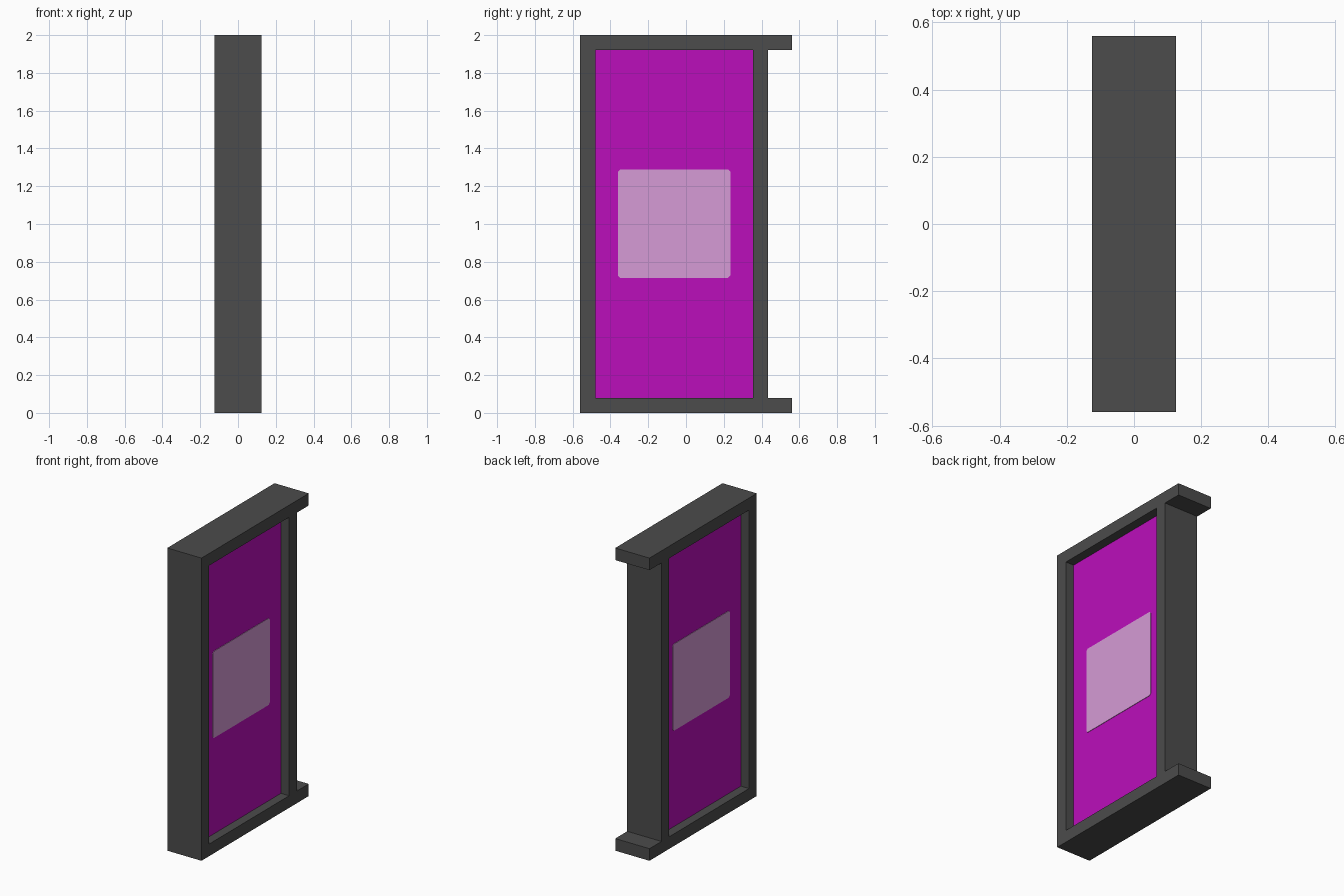
import bpy, bmesh

if "Cube" in bpy.data.objects:
    bpy.data.objects.remove(bpy.data.objects["Cube"])


def material(name, color):
    m = bpy.data.materials.new(name)
    m.diffuse_color = (*color, 1.0)
    m.use_nodes = True
    m.node_tree.nodes["Principled BSDF"].inputs["Base Color"].default_value = m.diffuse_color
    return m


GREY = material("dark grey", (0.072, 0.072, 0.072))
PURPLE = material("magenta", (0.497, 0.0045, 0.497))
PALE = material("pale pink", (0.672, 0.328, 0.672))


def finish(name, bm, mat):
    bmesh.ops.recalc_face_normals(bm, faces=bm.faces)
    mesh = bpy.data.meshes.new(name)
    bm.to_mesh(mesh)
    bm.free()
    mesh.materials.append(mat)
    obj = bpy.data.objects.new(name, mesh)
    bpy.context.collection.objects.link(obj)


def slab(name, outline, x0, x1, mat):
    """Extrude a (y, z) outline from x0 to x1."""
    bm = bmesh.new()
    face = bm.faces.new([bm.verts.new((x0, y, z)) for y, z in outline])
    moved = bmesh.ops.extrude_face_region(bm, geom=[face])["geom"]
    bmesh.ops.translate(bm, vec=(x1 - x0, 0, 0),
                        verts=[v for v in moved if isinstance(v, bmesh.types.BMVert)])
    finish(name, bm, mat)


def rect(y0, y1, z0, z1, c=0.0):
    """Rectangle outline, with corners cut by c."""
    if not c:
        return [(y0, z0), (y1, z0), (y1, z1), (y0, z1)]
    return [(y0 + c, z0), (y1 - c, z0), (y1, z0 + c), (y1, z1 - c),
            (y1 - c, z1), (y0 + c, z1), (y0, z1 - c), (y0, z0 + c)]


HALF_W, HALF_L, BAR = 0.125, 0.56, 0.08
POST_IN, POST_OUT = 0.355, 0.435      # inset post, leaving the rails overhanging
PANEL_X = 0.065

# Frame: two long rails, two posts between them
slab("bottom_rail", rect(-HALF_L, HALF_L, 0, BAR), -HALF_W, HALF_W, GREY)
slab("top_rail", rect(-HALF_L, HALF_L, 2 - BAR, 2), -HALF_W, HALF_W, GREY)
slab("front_post", rect(-HALF_L, -HALF_L + BAR, BAR, 2 - BAR), -HALF_W, HALF_W, GREY)
slab("back_post", rect(POST_IN, POST_OUT, BAR, 2 - BAR), -HALF_W, HALF_W, GREY)

# Recessed panel
slab("panel", rect(-HALF_L + BAR, POST_IN, BAR, 2 - BAR), -PANEL_X, PANEL_X, PURPLE)

# Pale plate on both sides of the panel
for side, s in (("left", -1), ("right", 1)):
    slab(side + "_plate", rect(-0.36, 0.235, 0.715, 1.288, 0.012),
         s * PANEL_X, s * (PANEL_X + 0.003), PALE)
